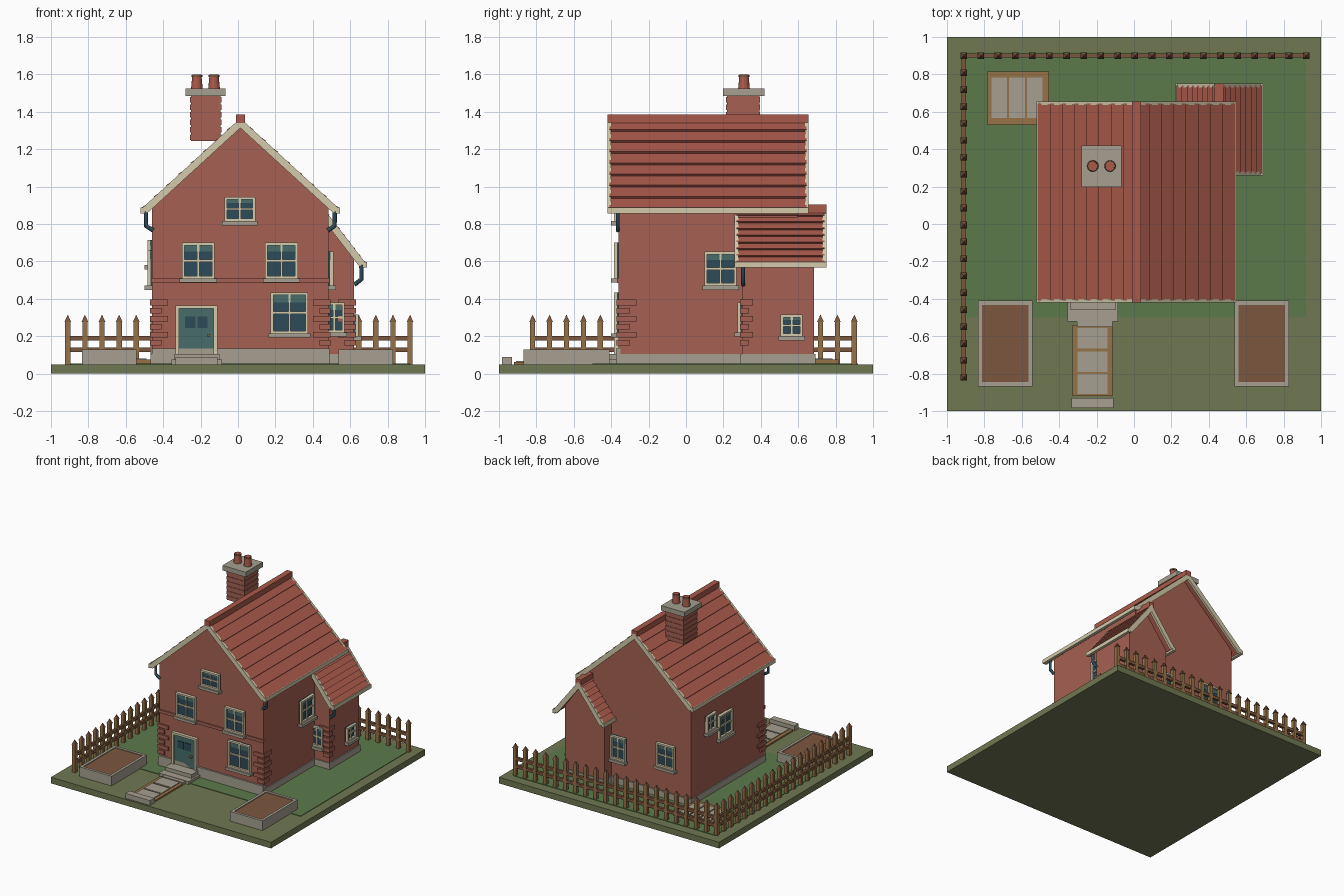
import bpy, bmesh, math
from mathutils import Matrix, Vector

cube = bpy.data.objects.get("Cube")
if cube:
    bpy.data.objects.remove(cube, do_unlink=True)


def material(name, *rgb):
    lin = [((c / 255 + 0.055) / 1.055) ** 2.4 for c in rgb] + [1]
    m = bpy.data.materials.new(name)
    m.use_nodes = True
    m.diffuse_color = lin
    m.node_tree.nodes["Principled BSDF"].inputs["Base Color"].default_value = lin
    return m


BRICK = material("brick", 166, 97, 82)
TILE = material("roof_tile", 170, 90, 75)
STONE = material("stone", 166, 160, 144)
CREAM = material("cream_paint", 212, 203, 172)
TEAL = material("teal_paint", 70, 108, 106)
GLASS = material("dark_glass", 45, 75, 90)
WOOD = material("fence_wood", 150, 114, 72)
BROWN = material("brown_earth", 124, 86, 62)
OLIVE = material("olive_ground", 112, 120, 82)
GRASS = material("lawn_green", 92, 122, 75)


def finish(name, bm, mat, matrix=Matrix()):
    bmesh.ops.recalc_face_normals(bm, faces=bm.faces)
    me = bpy.data.meshes.new(name)
    bm.to_mesh(me)
    bm.free()
    me.materials.append(mat)
    ob = bpy.data.objects.new(name, me)
    ob.matrix_world = matrix
    bpy.context.collection.objects.link(ob)
    return ob


def boxes(name, mat, items, matrix=Matrix()):
    """One object of boxes, each given as x0, x1, y0, y1, z0, z1."""
    bm = bmesh.new()
    for x0, x1, y0, y1, z0, z1 in items:
        mid = Matrix.Translation(((x0 + x1) / 2, (y0 + y1) / 2, (z0 + z1) / 2))
        size = Matrix.Diagonal((x1 - x0, y1 - y0, z1 - z0, 1))
        bmesh.ops.create_cube(bm, size=1, matrix=mid @ size)
    return finish(name, bm, mat, matrix)


def cones(name, mat, spots, r1, r2, h, sides, turn=0):
    bm = bmesh.new()
    for x, y, z in spots:
        m = Matrix.Translation((x, y, z + h / 2)) @ Matrix.Rotation(turn, 4, 'Z')
        bmesh.ops.create_cone(bm, cap_ends=True, segments=sides, radius1=r1, radius2=r2, depth=h, matrix=m)
    return finish(name, bm, mat)


def prism(name, mat, pts, y0, y1):
    """Extrude an x-z outline along y."""
    bm = bmesh.new()
    face = bm.faces.new([bm.verts.new((x, y0, z)) for x, z in pts])
    out = bmesh.ops.extrude_face_region(bm, geom=[face])
    verts = [v for v in out["geom"] if isinstance(v, bmesh.types.BMVert)]
    bmesh.ops.translate(bm, verts=verts, vec=(0, y1 - y0, 0))
    return finish(name, bm, mat)


def pipe(name, pts):
    cu = bpy.data.curves.new(name, 'CURVE')
    cu.dimensions = '3D'
    cu.bevel_depth = 0.012
    cu.bevel_resolution = 1
    cu.use_fill_caps = True
    sp = cu.splines.new('POLY')
    sp.points.add(len(pts) - 1)
    for p, co in zip(sp.points, pts):
        p.co = (*co, 1)
    cu.materials.append(GLASS)
    bpy.context.collection.objects.link(bpy.data.objects.new(name, cu))


def gable_roof(name, cx, half, ridge, eave, y0, y1, rows):
    """Stepped tile rows, bargeboards, fascias and a ridge cap."""
    for side, label in ((-1, "left"), (1, "right")):
        top = Vector((cx, ridge))
        down = Vector((side * half, eave - ridge))
        n = Vector((side * (ridge - eave), half)).normalized()
        outline = [top - n * 0.025]
        for i in range(rows):
            outline += [top + down * (i / rows) - n * 0.006, top + down * ((i + 1) / rows) + n * 0.008]
        outline.append(top + down - n * 0.025)
        prism(f"{name}_{label}_tiles", TILE, outline, y0 + 0.01, y1 - 0.01)
        board = [top + n * 0.004, top + down + n * 0.004, top + down - n * 0.034, top - n * 0.034]
        for end, y in (("front", y0), ("back", y1 - 0.02)):
            prism(f"{name}_{label}_{end}_bargeboard", CREAM, board, y, y + 0.02)
        ex = cx + side * half
        boxes(f"{name}_{label}_fascia", CREAM, [(ex - 0.012, ex + 0.012, y0, y1, eave - 0.025, eave + 0.006)])
    boxes(f"{name}_ridge_cap", TILE, [(cx - 0.024, cx + 0.024, y0, y1, ridge - 0.02, ridge + 0.025)])


FACING = {"front": 0, "right": 90, "back": 180, "left": -90}


def window(name, facing, x, y, z0, z1, w):
    m = Matrix.Translation((x, y, 0)) @ Matrix.Rotation(math.radians(FACING[facing]), 4, 'Z')
    h, t = w / 2, 0.014
    zm = (z0 + z1) / 2
    boxes(name + "_glass", GLASS, [(-h, h, -0.008, 0.005, z0, z1)], m)
    boxes(name + "_blind", TEAL, [(-h, h, -0.010, 0, z1 - (z1 - z0) * 0.25, z1)], m)
    boxes(name + "_frame", CREAM, [
        (-h, -h + t, -0.025, 0, z0, z1), (h - t, h, -0.025, 0, z0, z1),
        (-h, h, -0.025, 0, z1 - t, z1), (-h, h, -0.025, 0, z0, z0 + t),
        (-0.006, 0.006, -0.018, 0, z0, z1), (-h, h, -0.018, 0, zm - 0.006, zm + 0.006)], m)
    boxes(name + "_sill", STONE, [(-h - 0.012, h + 0.012, -0.04, 0, z0 - 0.022, z0)], m)


# Ground, lawn and path
boxes("ground_slab", OLIVE, [(-1, 1, -1, 1, 0, 0.05)])
boxes("lawn", GRASS, [(-0.91, 0.92, -0.5, 0.92, 0.045, 0.054)])
boxes("path_edging", WOOD, [(-0.33, -0.115, -0.92, -0.54, 0.05, 0.062)])
boxes("path_slabs", STONE, [(-0.302, -0.142, y, y + 0.108, 0.05, 0.068) for y in (-0.91, -0.79, -0.665)])
boxes("path_end_stone", STONE, [(-0.335, -0.11, -0.985, -0.93, 0.05, 0.09)])
boxes("door_steps", STONE, [(-0.355, -0.085, -0.52, -0.35, 0.05, 0.075),
                            (-0.305, -0.115, -0.55, -0.5, 0.05, 0.072),
                            (-0.34, -0.1, -0.46, -0.35, 0.075, 0.105)])

# House body and side wing
prism("house_walls", BRICK, [(-0.46, 0.05), (0.485, 0.05), (0.485, 0.89), (0.0125, 1.33), (-0.46, 0.89)], -0.36, 0.595)
prism("wing_walls", BRICK, [(0.26, 0.05), (0.62, 0.05), (0.62, 0.62), (0.455, 0.845), (0.26, 0.59)], 0.3, 0.685)
boxes("plinth", STONE, [(-0.468, 0.493, -0.368, 0.603, 0.05, 0.106),
                        (-0.46, 0.49, -0.375, -0.35, 0.05, 0.135),
                        (0.252, 0.628, 0.292, 0.693, 0.05, 0.106)])
boxes("string_course", BRICK, [(-0.465, 0.49, -0.37, -0.35, 0.485, 0.51)])

# Corner blocks of alternating length
quoins = []
for i in range(6):
    z, reach = 0.15 + i * 0.043, 0.095 if i % 2 else 0.06
    quoins += [(-0.47, -0.47 + reach, -0.372, -0.36 + reach, z, z + 0.03),
               (0.495 - reach, 0.495, -0.372, -0.36 + reach, z, z + 0.03),
               (0.63 - reach, 0.63, 0.288, 0.3 + reach * 0.6, z, z + 0.03)]
boxes("corner_blocks", BRICK, quoins)

# Roofs
gable_roof("main_roof", 0.0125, 0.522, 1.36, 0.882, -0.42, 0.655, 8)
gable_roof("wing_roof", 0.455, 0.222, 0.88, 0.592, 0.26, 0.75, 8)

# Chimney
boxes("chimney_stack", BRICK, [(-0.252, -0.093, 0.218, 0.392, 1.243, 1.49)])
boxes("chimney_courses", BRICK, [(-0.256, -0.089, 0.214, 0.396, 1.25 + i * 0.04, 1.278 + i * 0.04) for i in range(6)])
boxes("chimney_cap", STONE, [(-0.28, -0.068, 0.198, 0.42, 1.485, 1.525)])
pots = [(-0.22, 0.31), (-0.128, 0.31)]
cones("chimney_pots", TILE, [(x, y, 1.525) for x, y in pots], 0.031, 0.024, 0.075, 12)
cones("chimney_pot_rims", BROWN, [(x, y, 1.585) for x, y in pots], 0.029, 0.029, 0.012, 12)

# Windows
window("upper_left_window", "front", -0.212, -0.36, 0.508, 0.70, 0.175)
window("upper_right_window", "front", 0.232, -0.36, 0.508, 0.70, 0.175)
window("attic_window", "front", 0.01, -0.36, 0.815, 0.945, 0.165)
window("lower_window", "front", 0.275, -0.36, 0.215, 0.435, 0.2)
window("right_wall_window", "right", 0.485, 0.185, 0.47, 0.652, 0.172)
window("wing_side_window", "right", 0.62, 0.565, 0.2, 0.315, 0.118)
window("wing_front_window", "front", 0.515, 0.3, 0.22, 0.38, 0.11)
window("left_wall_window", "left", -0.46, 0.165, 0.47, 0.66, 0.172)
window("left_wall_small_window", "left", -0.46, 0.35, 0.58, 0.715, 0.12)
window("back_window", "back", -0.24, 0.595, 0.31, 0.5, 0.165)
window("back_wing_window", "back", 0.19, 0.595, 0.26, 0.45, 0.13)

# Front door
boxes("door_frame", CREAM, [(-0.335, -0.315, -0.385, -0.35, 0.105, 0.365),
                            (-0.13, -0.11, -0.385, -0.35, 0.105, 0.365),
                            (-0.335, -0.11, -0.385, -0.35, 0.348, 0.365)])
boxes("door_panel", TEAL, [(-0.318, -0.127, -0.375, -0.35, 0.105, 0.35)])
boxes("door_glass", GLASS, [(-0.283, -0.228, -0.38, -0.37, 0.245, 0.305), (-0.217, -0.163, -0.38, -0.37, 0.245, 0.305)])
boxes("door_knob", WOOD, [(-0.165, -0.15, -0.395, -0.37, 0.198, 0.213)])

# Drainpipe elbows under the eaves
pipe("left_drainpipe", [(-0.492, -0.365, 0.87), (-0.492, -0.365, 0.79), (-0.453, -0.365, 0.765)])
pipe("right_drainpipe", [(0.517, -0.365, 0.87), (0.517, -0.365, 0.79), (0.48, -0.365, 0.765)])
pipe("wing_drainpipe", [(0.66, 0.305, 0.58), (0.66, 0.305, 0.505), (0.622, 0.305, 0.475)])

# Planters and cold frame
for label, x0 in (("left", -0.835), ("right", 0.537)):
    x1, y0, y1 = x0 + 0.293, -0.868, -0.41
    boxes(label + "_planter", STONE, [(x0, x0 + 0.022, y0, y1, 0.05, 0.13), (x1 - 0.022, x1, y0, y1, 0.05, 0.13),
                                      (x0, x1, y0, y0 + 0.022, 0.05, 0.13), (x0, x1, y1 - 0.022, y1, 0.05, 0.13)])
    boxes(label + "_planter_soil", BROWN, [(x0 + 0.02, x1 - 0.02, y0 + 0.02, y1 - 0.02, 0.05, 0.124)])
boxes("cold_frame", WOOD, [(-0.785, -0.455, 0.53, 0.815, 0.05, 0.075)])
boxes("cold_frame_panels", STONE, [(x, x + 0.085, 0.567, 0.782, 0.06, 0.082) for x in (-0.763, -0.668, -0.573)])

# Picket fence along the left side and the back
back = [(-0.91 + 1.83 * i / 20, 0.9) for i in range(21)]
side = [(-0.91, 0.9 - 1.72 * i / 19) for i in range(1, 20)]
boxes("fence_pickets", WOOD, [(x - 0.014, x + 0.014, y - 0.014, y + 0.014, 0.05, 0.28) for x, y in back + side])
cones("fence_picket_tips", BROWN, [(x, y, 0.277) for x, y in back + side], 0.025, 0.001, 0.037, 4, math.pi / 4)
boxes("fence_rails", BROWN, [r for z in (0.115, 0.178) for r in (
    (-0.91, 0.92, 0.889, 0.911, z, z + 0.024), (-0.921, -0.899, -0.82, 0.9, z, z + 0.024))])
